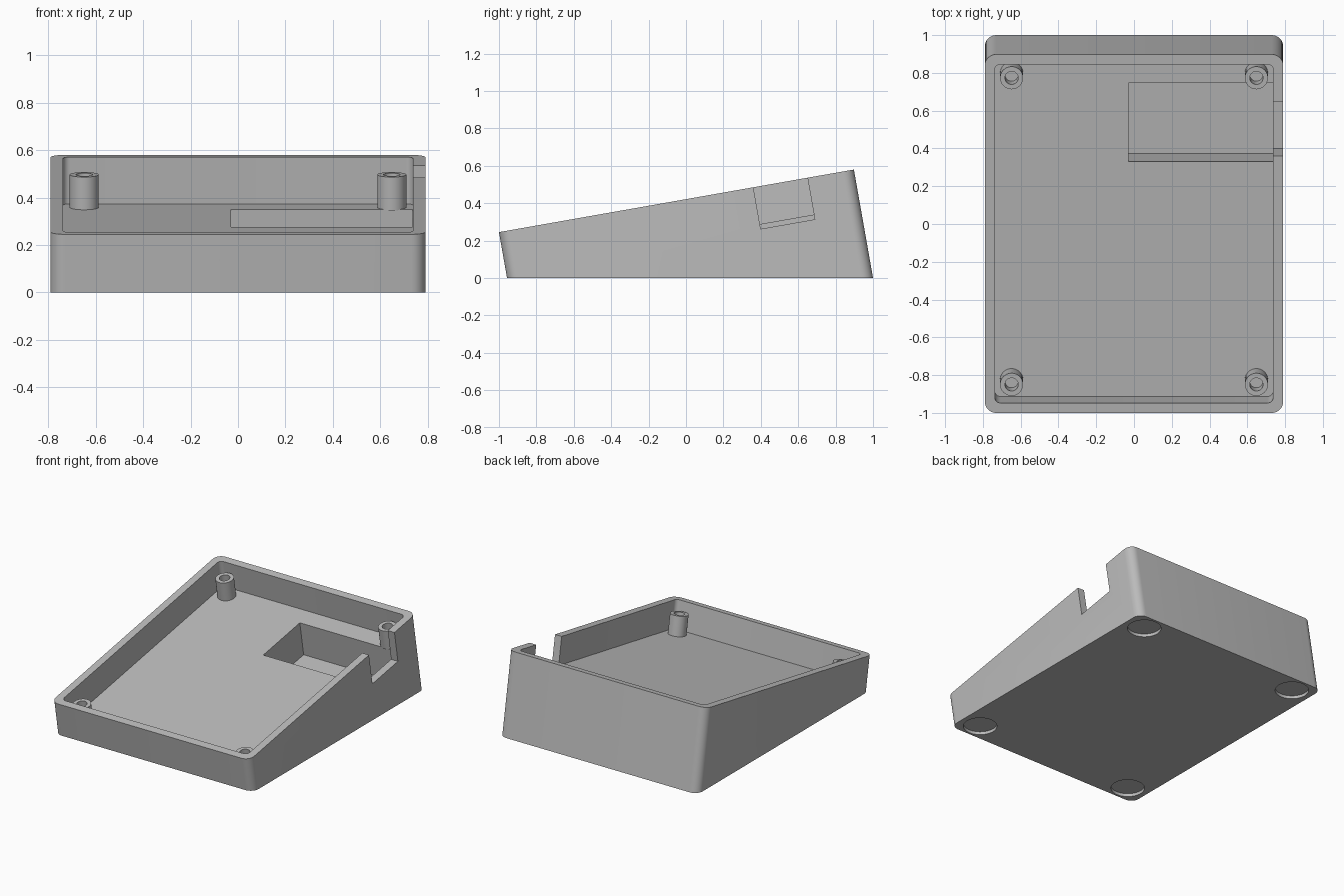
import bpy, bmesh, math
from mathutils import Matrix, Vector

if "Cube" in bpy.data.objects:
    bpy.data.objects.remove(bpy.data.objects["Cube"])

TILT = math.radians(10)
# Tilted frame: origin at the front rim, y runs up the slope, z is normal to the rim
FRAME = Matrix.Translation((0, -1, 0.245)) @ Matrix.Rotation(TILT, 4, 'X')
HALF_W, LENGTH, WALL = 0.79, 1.927, 0.053
FLOOR = -0.2

grey = bpy.data.materials.new("plain grey")
grey.diffuse_color = (0.5, 0.5, 0.5, 1)
grey.use_nodes = True
grey.node_tree.nodes["Principled BSDF"].inputs["Base Color"].default_value = grey.diffuse_color


def add_object(name, bm, matrix):
    bmesh.ops.transform(bm, matrix=matrix, verts=bm.verts)
    bmesh.ops.recalc_face_normals(bm, faces=bm.faces)
    mesh = bpy.data.meshes.new(name)
    bm.to_mesh(mesh)
    bm.free()
    mesh.materials.append(grey)
    obj = bpy.data.objects.new(name, mesh)
    bpy.context.collection.objects.link(obj)
    return obj


def box(name, lo, hi, matrix=FRAME, radius=0):
    lo, hi = Vector(lo), Vector(hi)
    bm = bmesh.new()
    bmesh.ops.create_cube(bm, size=1)
    for v in bm.verts:
        v.co = Vector([(a + b) / 2 + c * (b - a) for a, b, c in zip(lo, hi, v.co)])
    if radius:
        upright = [e for e in bm.edges
                   if abs(e.verts[0].co.z - e.verts[1].co.z) > 1e-4]
        bmesh.ops.bevel(bm, geom=upright, offset=radius, segments=8,
                        profile=0.5, affect='EDGES')
    return add_object(name, bm, matrix)


def cylinder(name, x, y, z0, z1, radius, matrix=FRAME):
    bm = bmesh.new()
    bmesh.ops.create_cone(bm, cap_ends=True, segments=40, radius1=radius,
                          radius2=radius, depth=z1 - z0)
    return add_object(name, bm, matrix @ Matrix.Translation((x, y, (z0 + z1) / 2)))


def cut(target, cutter):
    cutter.hide_render = True
    mod = target.modifiers.new("cut", 'BOOLEAN')
    mod.operation = 'DIFFERENCE'
    mod.solver = 'EXACT'
    mod.object = cutter
    bpy.context.view_layer.objects.active = target
    bpy.ops.object.modifier_apply(modifier=mod.name)
    bpy.data.objects.remove(cutter)


def smooth(obj):
    bpy.ops.object.select_all(action='DESELECT')
    obj.select_set(True)
    bpy.context.view_layer.objects.active = obj
    bpy.ops.object.shade_smooth_by_angle(angle=math.radians(30))


# Wedge case: tilted rounded block trimmed flat at the ground
case = box("wedge_case", (-HALF_W, 0, -0.9), (HALF_W, LENGTH, 0), radius=0.06)
cut(case, box("ground_cutter", (-2, -2, -2), (2, 2, 0), Matrix()))

# Open tray
inner = HALF_W - WALL
cut(case, box("tray_cutter", (-inner, WALL, FLOOR), (inner, LENGTH - WALL, 0.3),
              radius=0.03))

# Deep pocket in the tray floor and the notch through the right wall
cut(case, box("pocket_cutter", (-0.03, 1.315, FLOOR - 0.25), (inner - 0.001, 1.737, -0.1)))
cut(case, box("notch_cutter", (inner - 0.02, 1.381, -0.226), (HALF_W + 0.1, 1.675, 0.2)))

# Round recesses for feet in the underside
for x in (-0.642, 0.642):
    for y in (-0.83, 0.872):
        cut(case, cylinder("foot_cutter", x, y, -0.1, 0.022, 0.112, Matrix()))
smooth(case)

# Screw posts with blind holes
for side, x in (("left", -0.648), ("right", 0.648)):
    for end, y in (("front", 0.142), ("back", LENGTH - 0.137)):
        post = cylinder(f"{end}_{side}_post", x, y, FLOOR - 0.003, -0.06, 0.061)
        cut(post, cylinder("hole_cutter", x, y, -0.16, 0.1, 0.035))
        smooth(post)
